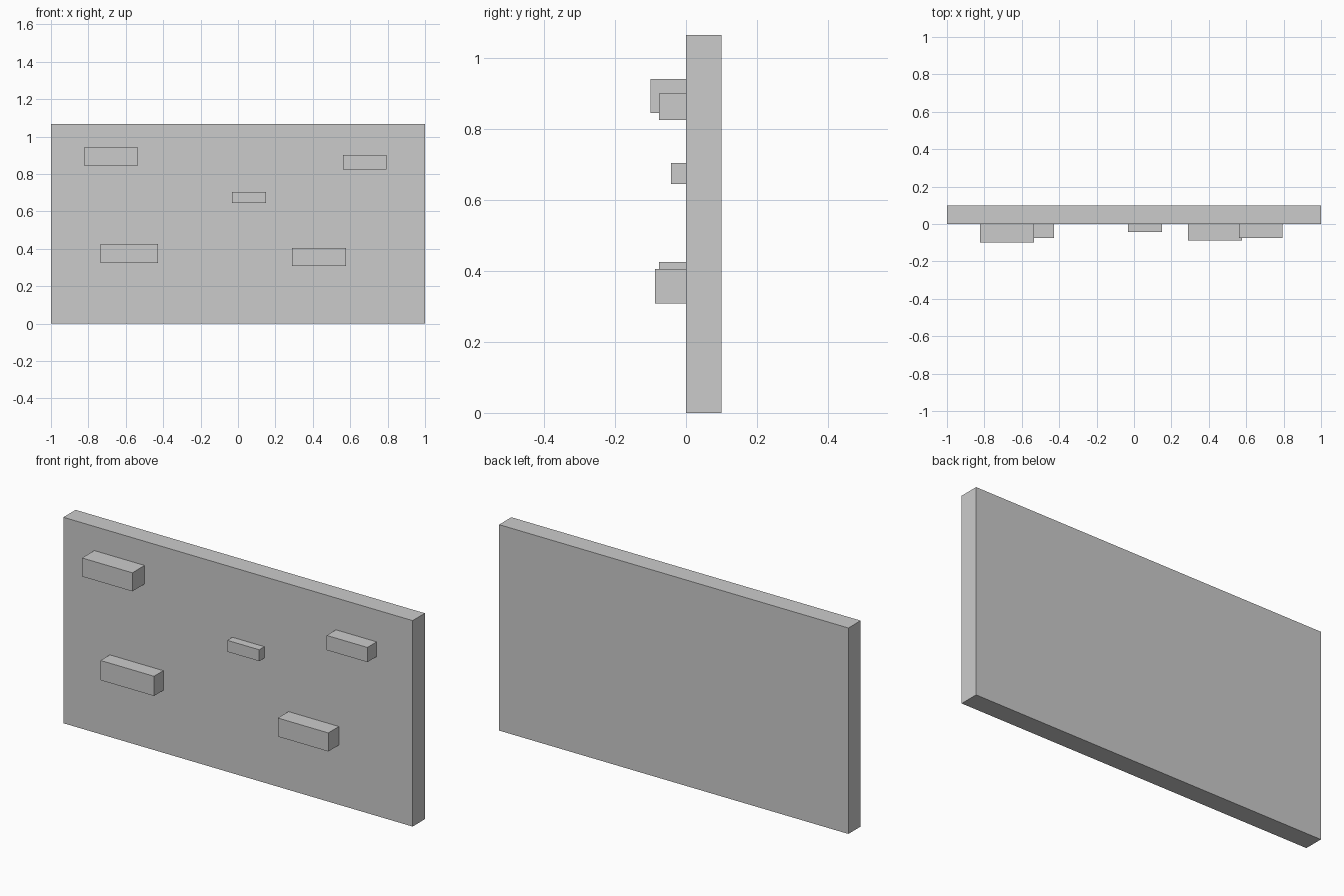
import bpy

if "Cube" in bpy.data.objects:
    bpy.data.objects.remove(bpy.data.objects["Cube"])


def box(name, x0, x1, y0, y1, z0, z1):
    """Axis-aligned box given by its extents."""
    bpy.ops.mesh.primitive_cube_add(
        size=1, location=((x0 + x1) / 2, (y0 + y1) / 2, (z0 + z1) / 2))
    ob = bpy.context.object
    ob.name = name
    ob.scale = (x1 - x0, y1 - y0, z1 - z0)
    bpy.ops.object.transform_apply(location=False, rotation=False, scale=True)
    return ob


# Wall slab
box("wall_slab", -1, 1, 0, 0.1, 0, 1.066)

# Bricks standing proud of the front face: x0, x1, front y, z0, z1
bricks = {
    "brick_upper_left": (-0.823, -0.535, -0.1, 0.845, 0.941),
    "brick_upper_right": (0.561, 0.794, -0.076, 0.825, 0.901),
    "brick_centre": (-0.032, 0.151, -0.042, 0.645, 0.704),
    "brick_lower_left": (-0.734, -0.428, -0.076, 0.323, 0.425),
    "brick_lower_right": (0.289, 0.578, -0.087, 0.309, 0.405),
}
for name, (x0, x1, y0, z0, z1) in bricks.items():
    box(name, x0, x1, y0, 0.005, z0, z1)
